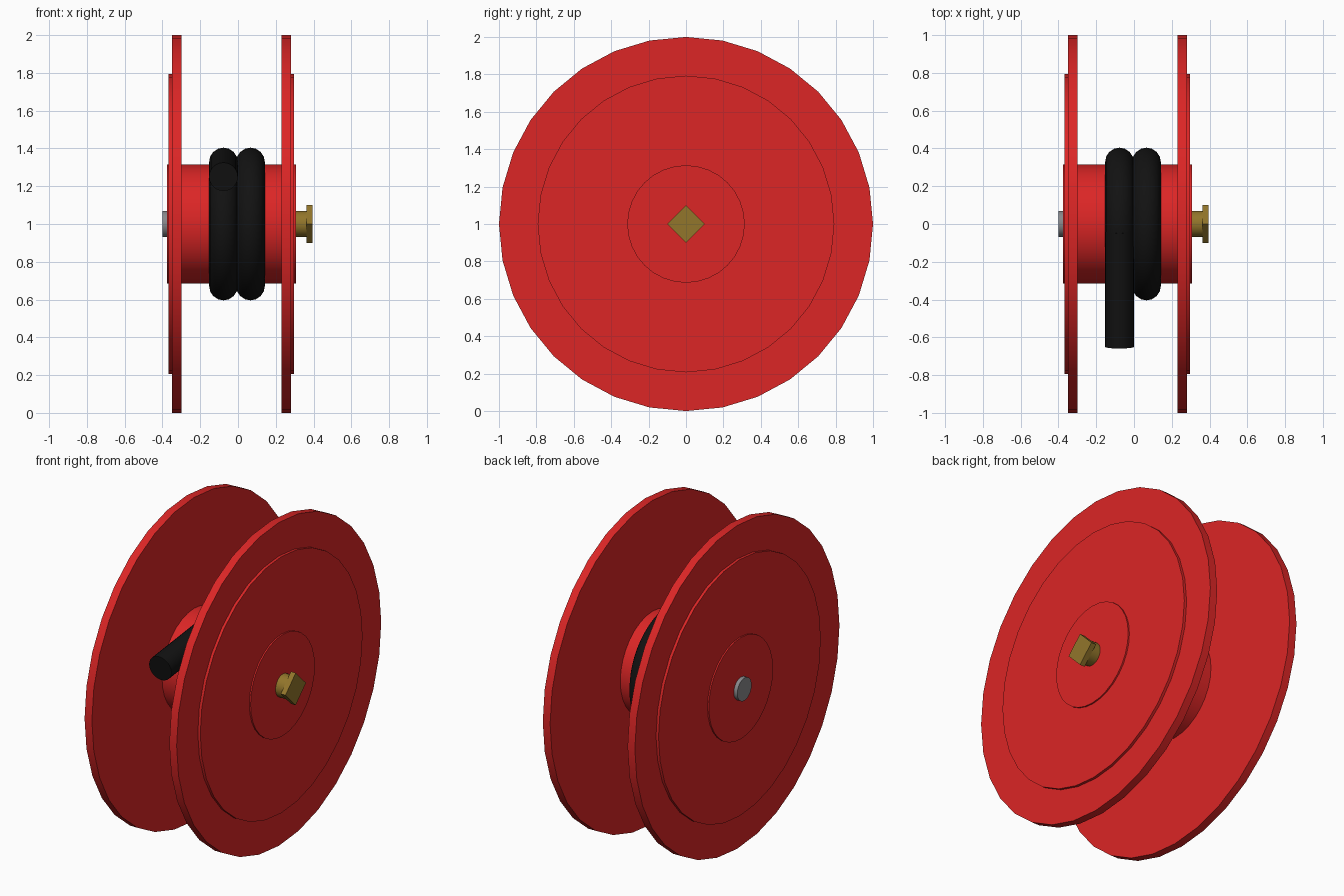
import bpy, bmesh, math
from mathutils import Matrix, Vector

if "Cube" in bpy.data.objects:
    bpy.data.objects.remove(bpy.data.objects["Cube"])


def material(name, rgb):
    m = bpy.data.materials.new(name)
    m.diffuse_color = (*rgb, 1)
    m.use_nodes = True
    m.node_tree.nodes["Principled BSDF"].inputs["Base Color"].default_value = m.diffuse_color
    return m


RED = material("red paint", (0.716, 0.019, 0.019))
BLACK = material("black rubber", (0.006, 0.006, 0.006))
BRASS = material("brass", (0.29, 0.18, 0.024))
STEEL = material("grey steel", (0.25, 0.25, 0.26))
CENTRE = Vector((0, 0, 1))


def finish(bm, name, mat, smooth=True):
    bmesh.ops.recalc_face_normals(bm, faces=bm.faces)
    me = bpy.data.meshes.new(name)
    bm.to_mesh(me)
    bm.free()
    me.materials.append(mat)
    ob = bpy.data.objects.new(name, me)
    bpy.context.collection.objects.link(ob)
    if smooth:
        bpy.ops.object.select_all(action='DESELECT')
        ob.select_set(True)
        bpy.context.view_layer.objects.active = ob
        bpy.ops.object.shade_smooth_by_angle(angle=math.radians(35))
    return ob


def rod(name, mat, start, end, radius, sides=32, smooth=True):
    """Capped prism between two points; a vertex points upwards."""
    axis = Vector(end) - Vector(start)
    d = axis.normalized()
    side = Vector((1, 0, 0)) if abs(d.x) < 0.5 else Vector((0, 0, 1))
    other = d.cross(side)
    bm = bmesh.new()
    rings = []
    for p in (Vector(start), Vector(end)):
        rings.append([bm.verts.new(p + radius * (side * math.cos(a) + other * math.sin(a)))
                      for a in (2 * math.pi * i / sides for i in range(sides))])
    for i in range(sides):
        j = (i + 1) % sides
        bm.faces.new((rings[0][i], rings[0][j], rings[1][j], rings[1][i]))
    bm.faces.new(rings[0])
    bm.faces.new(rings[1])
    return finish(bm, name, mat, smooth)


def disc(name, mat, x0, x1, radius, sides=32, smooth=True):
    return rod(name, mat, (x0, 0, 1), (x1, 0, 1), radius, sides, smooth)


# Reel: two flanges with a raised outer plate, and a drum through both
for side, x0, x1, plate in (("left", -0.35, -0.30, -0.367), ("right", 0.23, 0.28, 0.297)):
    disc(side + "_flange", RED, x0, x1, 1.0)
    disc(side + "_plate", RED, (x0 + x1) / 2, plate, 0.793)
disc("drum", RED, -0.376, 0.306, 0.314)

# Axle end on the left, brass fitting with a square head on the right
disc("axle_pin", STEEL, -0.40, -0.30, 0.07)
disc("brass_stem", BRASS, 0.25, 0.37, 0.07)
disc("brass_square_head", BRASS, 0.362, 0.395, 0.10, 4, False)

# Hose: two coils wound side by side
HOSE = 0.076
COIL = 0.328
for n, x in enumerate((-0.077, 0.066)):
    bm = bmesh.new()
    sides, segs = 16, 48
    ring = [bm.verts.new((x + HOSE * math.cos(a), 0, 1 + COIL + HOSE * math.sin(a)))
            for a in (2 * math.pi * i / sides for i in range(sides))]
    edges = [bm.edges.new((ring[i], ring[(i + 1) % sides])) for i in range(sides)]
    bmesh.ops.spin(bm, geom=ring + edges, cent=CENTRE, axis=(1, 0, 0),
                   angle=2 * math.pi, steps=segs)
    bmesh.ops.remove_doubles(bm, verts=bm.verts, dist=0.0005)
    finish(bm, f"hose_coil_{n + 1}", BLACK)

# Loose hose end leaving the left coil on a tangent, dropping slightly
t = math.radians(7)
rod("hose_end", BLACK,
    (-0.077, -COIL * math.sin(t), 1 + COIL * math.cos(t)),
    (-0.077, -0.65, 1.25), HOSE, 24)
